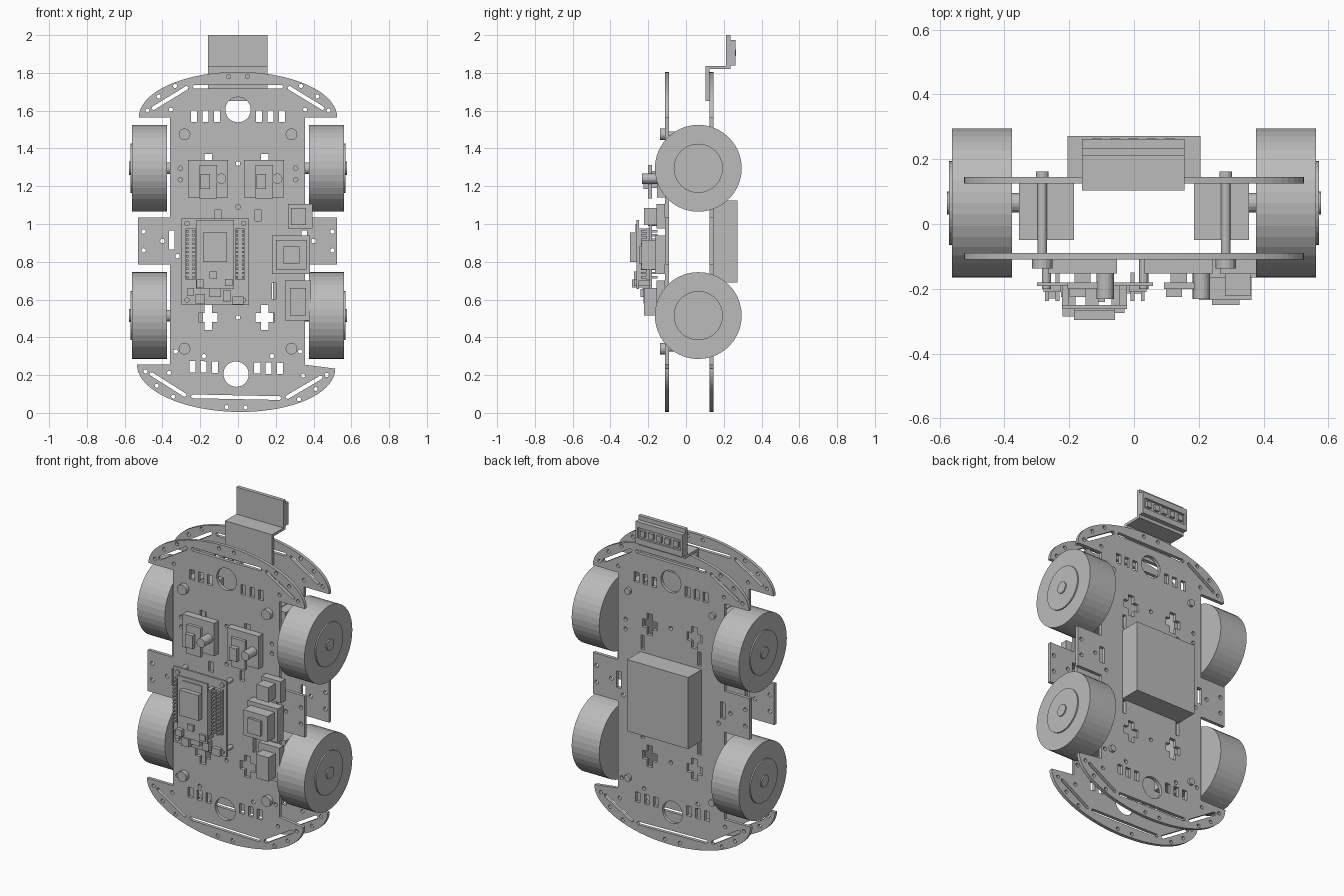
import bpy, bmesh, math
from mathutils import Matrix, Vector

cube = bpy.data.objects.get("Cube")
if cube:
    bpy.data.objects.remove(cube, do_unlink=True)

grey = bpy.data.materials.new("plain grey")
grey.use_nodes = True
grey.diffuse_color = (0.5, 0.5, 0.5, 1)
grey.node_tree.nodes["Principled BSDF"].inputs["Base Color"].default_value = (0.5, 0.5, 0.5, 1)


def finish(name, bm):
    mesh = bpy.data.meshes.new(name)
    bm.to_mesh(mesh)
    bm.free()
    mesh.materials.append(grey)
    obj = bpy.data.objects.new(name, mesh)
    bpy.context.collection.objects.link(obj)
    return obj


def add_box(bm, x0, x1, y0, y1, z0, z1):
    mid = Vector((x0 + x1, y0 + y1, z0 + z1)) / 2
    size = Matrix.Diagonal((x1 - x0, y1 - y0, z1 - z0, 1))
    bmesh.ops.create_cube(bm, size=1, matrix=Matrix.Translation(mid) @ size)


def boxes(name, *specs):
    bm = bmesh.new()
    for spec in specs:
        add_box(bm, *spec)
    return finish(name, bm)


def add_cyl(bm, axis, start, end, u, v, radius, sides):
    """Cylinder along x (u, v = y, z) or along y (u, v = x, z)."""
    mid = (start + end) / 2
    if axis == 'X':
        place = Matrix.Translation((mid, u, v)) @ Matrix.Rotation(math.pi / 2, 4, 'Y')
    else:
        place = Matrix.Translation((u, mid, v)) @ Matrix.Rotation(math.pi / 2, 4, 'X')
    bmesh.ops.create_cone(bm, cap_ends=True, segments=sides, radius1=radius,
                          radius2=radius, depth=abs(end - start), matrix=place)


# Flat outlines used for the plate and its holes
def circle(x, z, r, n=12):
    return [(x + r * math.cos(math.tau * i / n), z + r * math.sin(math.tau * i / n)) for i in range(n)]


def rect(x, z, w, h):
    return [(x + sx * w / 2, z + sz * h / 2) for sx, sz in ((-1, -1), (1, -1), (1, 1), (-1, 1))]


def slot(xa, za, xb, zb, w):
    d = Vector((xb - xa, zb - za)).normalized() * w / 2
    n = Vector((-d.y, d.x))
    a, b = Vector((xa, za)), Vector((xb, zb))
    return [tuple(p) for p in (a - n, b - n, b + d, b + n, a + n, a - d)]


def cross(x, z, w=0.02, length=0.065, arm=0.05):
    pts = [(w, arm * 0.5), (w, length), (-w, length), (-w, arm * 0.5), (-arm, arm * 0.5),
           (-arm, -arm * 0.5), (-w, -arm * 0.5), (-w, -length), (w, -length),
           (w, -arm * 0.5), (arm, -arm * 0.5), (arm, arm * 0.5)]
    return [(x + px, z + pz) for px, pz in pts]


def lower(points):
    """Carry an upper bumper outline to the slightly skewed lower bumper."""
    return [(x - 0.01, 1.81 - z - 0.02 * x) for x, z in points]


# Chassis plate outline: curved bumpers, waist and side tabs
arc = [(0.525 * math.cos(math.pi * i / 36), 1.565 + 0.24 * math.sin(math.pi * i / 36)) for i in range(37)]
side = [(-0.36, 1.565), (-0.36, 1.035), (-0.53, 1.035), (-0.53, 0.785), (-0.36, 0.785), (-0.36, 0.255)]
outline = arc + side + lower(arc)[::-1] + [(-x - 0.005, z) for x, z in side[::-1]]

# Holes of one bumper, repeated on the other
bumper = [circle(0, 1.605, 0.067, 28), slot(-0.23, 1.727, 0.23, 1.727, 0.02)]
for s in (-1, 1):
    bumper.append(slot(s * 0.45, 1.612, s * 0.27, 1.722, 0.02))
    bumper += [rect(s * x, 1.57, 0.032, 0.06) for x in (0.112, 0.172, 0.232)]
    for x, z in ((0.05, 1.78), (0.333, 1.731), (0.42, 1.675), (0.355, 1.605), (0.48, 1.6)):
        bumper.append(circle(s * x, z, 0.011))
holes = bumper + [lower(h) for h in bumper]

# Holes of the middle section
for s in (-1, 1):
    for z in (1.305, 0.505):
        holes.append(cross(s * 0.15 - 0.008, z))
    for z in (1.185, 0.645):
        holes.append(rect(s * 0.19, z, 0.022, 0.085))
    holes += [rect(s * 0.35, 0.915, 0.03, 0.1), rect(s * 0.105, 1.045, 0.032, 0.06)]
    for x, z in ((0.5, 0.96), (0.5, 0.86), (0.4, 0.91), (0.305, 1.295), (0.305, 1.235),
                 (0.32, 0.83), (0.33, 0.325), (0.18, 0.3)):
        holes.append(circle(s * x, z, 0.012))
holes += [circle(0, z, 0.012) for z in (1.32, 1.09, 0.505)]


def plate(name, y):
    curve = bpy.data.curves.new(name + "_outline", 'CURVE')
    curve.dimensions = '2D'
    curve.fill_mode = 'BOTH'
    curve.extrude = 0.01
    for points in [outline] + holes:
        spline = curve.splines.new('POLY')
        spline.points.add(len(points) - 1)
        for p, (x, z) in zip(spline.points, points):
            p.co = (x, z, 0, 1)
        spline.use_cyclic_u = True
    temp = bpy.data.objects.new(name + "_outline", curve)
    bpy.context.collection.objects.link(temp)
    bpy.context.view_layer.update()
    mesh = bpy.data.meshes.new_from_object(temp.evaluated_get(bpy.context.evaluated_depsgraph_get()))
    bpy.data.objects.remove(temp, do_unlink=True)
    mesh.transform(Matrix.Translation((0, y, 0)) @ Matrix.Rotation(math.pi / 2, 4, 'X'))
    bm = bmesh.new()
    bm.from_mesh(mesh)
    bmesh.ops.remove_doubles(bm, verts=bm.verts, dist=0.0001)
    bmesh.ops.recalc_face_normals(bm, faces=bm.faces)
    for f in bm.faces:
        f.smooth = False
        f.material_index = 0
    finish(name, bm)


plate("front_plate", -0.1)
plate("back_plate", 0.135)

# Wheels, motors and plate spacers
for s, where in ((-1, "right"), (1, "left")):
    for z, level in ((1.295, "upper"), (0.515, "lower")):
        bm = bmesh.new()
        for start, end, r, n in ((0.377, 0.562, 0.23, 40), (0.562, 0.57, 0.13, 32),
                                 (0.57, 0.577, 0.035, 20), (0.35, 0.377, 0.03, 16)):
            add_cyl(bm, 'X', s * start, s * end, 0.065, z, r, n)
        finish(f"{level}_{where}_wheel", bm)
        xs = sorted((s * 0.185, s * 0.354))
        boxes(f"{level}_{where}_motor", (*xs, -0.05, 0.125, z - 0.18, z + 0.18))
    for z, level in ((1.475, "upper"), (0.34, "lower")):
        bm = bmesh.new()
        for start, end, r in ((-0.137, -0.11, 0.031), (-0.11, 0.145, 0.015), (0.145, 0.162, 0.02)):
            add_cyl(bm, 'Y', start, end, s * 0.283, z, r, 16)
        finish(f"{level}_{where}_spacer", bm)

# Battery box on the back
boxes("battery_box", (-0.205, 0.205, 0.145, 0.272, 0.69, 1.125))

# Stepped bracket with a framed sensor strip on top
boxes("sensor_bracket", (-0.16, 0.156, 0.104, 0.125, 1.65, 1.82),
      (-0.16, 0.156, 0.104, 0.235, 1.82, 1.836), (-0.16, 0.156, 0.212, 0.235, 1.836, 2.0))
boxes("sensor_strip", (-0.16, 0.156, 0.235, 0.25, 1.84, 1.975),
      (-0.16, 0.156, 0.25, 0.262, 1.84, 1.875), (-0.16, 0.156, 0.25, 0.262, 1.94, 1.975),
      (-0.16, -0.145, 0.25, 0.262, 1.875, 1.94), (0.141, 0.156, 0.25, 0.262, 1.875, 1.94))
boxes("sensors", *[(x - 0.016, x + 0.016, 0.25, 0.264, 1.89, 1.925)
                   for x in (-0.114, -0.058, -0.002, 0.054, 0.11)])

# Two knob modules
for x, where in ((-0.159, "right"), (0.138, "left")):
    boxes(f"{where}_knob_module", (x - 0.106, x + 0.106, -0.153, -0.11, 1.14, 1.34),
          (x - 0.025, x + 0.025, -0.18, -0.153, 1.19, 1.28),
          (x - 0.046, x + 0.048, -0.2, -0.18, 1.135, 1.312),
          (x - 0.04, x + 0.01, -0.225, -0.2, 1.185, 1.265))
    bm = bmesh.new()
    add_cyl(bm, 'Y', -0.232, -0.153, x + 0.07, 1.24, 0.027, 20)
    finish(f"{where}_knob", bm)

# Three stacked modules on the left edge
boxes("upper_side_module", (0.265, 0.395, -0.155, -0.11, 0.975, 1.105),
      (0.28, 0.36, -0.222, -0.155, 0.995, 1.085))
boxes("middle_side_module", (0.18, 0.382, -0.165, -0.11, 0.735, 0.94),
      (0.2, 0.362, -0.235, -0.165, 0.76, 0.915), (0.24, 0.325, -0.25, -0.235, 0.79, 0.88))
boxes("lower_side_module", (0.248, 0.386, -0.155, -0.11, 0.49, 0.7),
      (0.275, 0.36, -0.222, -0.155, 0.515, 0.66))

# Controller board on posts, with pin headers
boxes("controller_board", (-0.3, 0.058, -0.192, -0.18, 0.57, 1.03))
bm = bmesh.new()
for x in (-0.27, 0.03):
    for z in (0.597, 1.003):
        add_cyl(bm, 'Y', -0.2, -0.11, x, z, 0.014, 12)
finish("controller_posts", bm)
boxes("header_blocks", *[(x - 0.027, x + 0.027, -0.21, -0.192, 0.705, 0.975) for x in (-0.252, 0.011)])
boxes("header_pins", *[(x + d - 0.006, x + d + 0.006, -0.238, -0.15, z - 0.006, z + 0.006)
                       for x in (-0.252, 0.011) for d in (-0.016, 0.016)
                       for z in [0.718 + 0.0222 * i for i in range(12)]])

# Raised radio board with its shield can and small chips
boxes("radio_board", (-0.222, -0.022, -0.262, -0.25, 0.655, 1.02),
      (-0.222, -0.2, -0.25, -0.192, 0.7, 0.975), (-0.045, -0.022, -0.25, -0.192, 0.7, 0.975))
boxes("shield_can", (-0.185, -0.058, -0.296, -0.262, 0.8, 0.955), (-0.185, -0.058, -0.268, -0.262, 0.955, 1.0))
boxes("small_chips", *[(x - w, x + w, -y, -0.192, z - h, z + h) for x, z, w, h, y in (
    (-0.2, 0.685, 0.02, 0.02, 0.285), (-0.13, 0.73, 0.02, 0.018, 0.275), (-0.05, 0.69, 0.02, 0.018, 0.275),
    (-0.2, 0.605, 0.025, 0.025, 0.225), (-0.12, 0.635, 0.03, 0.022, 0.24), (-0.06, 0.62, 0.02, 0.03, 0.225),
    (0.0, 0.595, 0.028, 0.022, 0.215), (-0.25, 0.64, 0.018, 0.022, 0.23))])
